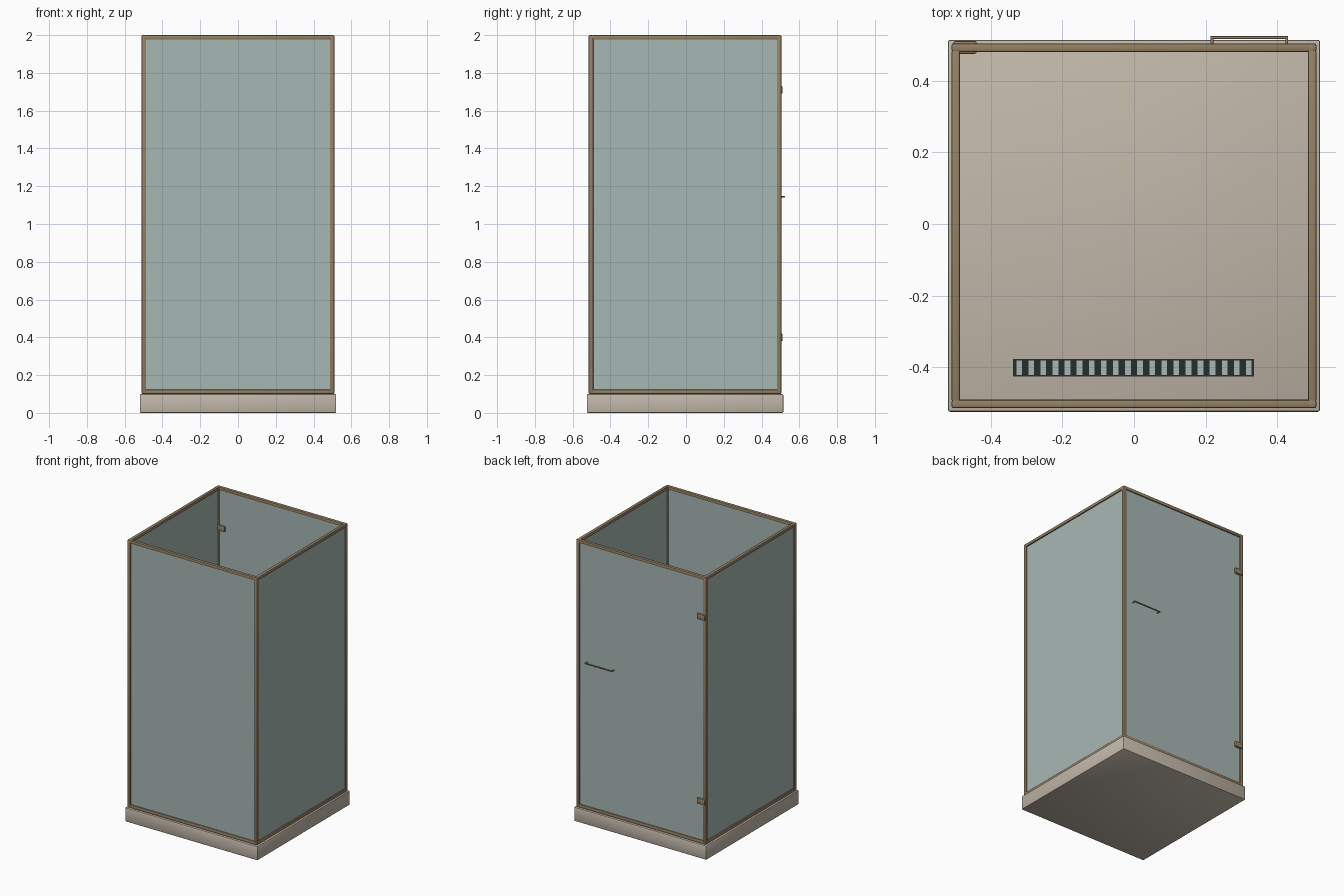
import bpy
from mathutils import Vector

default = bpy.data.objects.get("Cube")
if default:
    bpy.data.objects.remove(default, do_unlink=True)


def material(name, rgb):
    mat = bpy.data.materials.new(name)
    mat.use_nodes = True
    mat.diffuse_color = (*rgb, 1)
    mat.node_tree.nodes["Principled BSDF"].inputs["Base Color"].default_value = (*rgb, 1)
    return mat


STONE = material("beige_stone", (0.54, 0.48, 0.40))
BRONZE = material("brushed_bronze", (0.30, 0.22, 0.13))
GLASS = material("tinted_glass", (0.39, 0.48, 0.46))
DARK = material("dark_drain", (0.02, 0.025, 0.027))


def finish(obj, name, mat, bevel=0, segments=2):
    obj.name = name
    obj.data.materials.append(mat)
    bpy.ops.object.transform_apply(location=False, rotation=True, scale=True)
    if bevel:
        mod = obj.modifiers.new("Rounded edges", "BEVEL")
        mod.width, mod.segments = bevel, segments
        bpy.ops.object.modifier_apply(modifier=mod.name)
        bpy.ops.object.shade_smooth_by_angle()
    return obj


def box(name, low, high, mat, bevel=0, segments=2):
    low, high = Vector(low), Vector(high)
    bpy.ops.mesh.primitive_cube_add(size=1, location=(low + high) / 2)
    bpy.context.object.scale = high - low
    return finish(bpy.context.object, name, mat, bevel, segments)


def rod(name, start, end, radius, mat):
    start, end = Vector(start), Vector(end)
    axis = end - start
    bpy.ops.mesh.primitive_cylinder_add(
        vertices=16, radius=radius, depth=axis.length, location=(start + end) / 2,
        rotation=axis.to_track_quat("Z", "Y").to_euler())
    obj = finish(bpy.context.object, name, mat)
    bpy.ops.object.shade_smooth_by_angle()
    return obj


MID_Y = -0.005   # centre of the cabin; the handle sticks out at the back
OUT = 0.51       # outer half width of the frame
BAR = 0.024      # frame bar thickness
FLOOR, TOP = 0.10, 2.0
INNER = OUT - BAR
AXIS = OUT - BAR / 2
ROUND = 0.006

# Shower tray
box("shower_tray", (-0.52, MID_Y - 0.52, 0), (0.52, MID_Y + 0.52, FLOOR), STONE, 0.006)

# Corner posts, horizontal rails and glass panels
for sx, side in ((-1, "right"), (1, "left")):
    x = sx * AXIS
    for sy, end in ((-1, "front"), (1, "back")):
        y = MID_Y + sy * AXIS
        box(f"{end}_{side}_post", (x - BAR / 2, y - BAR / 2, FLOOR),
            (x + BAR / 2, y + BAR / 2, TOP), BRONZE, ROUND)
    for level, z in (("bottom", FLOOR), ("top", TOP - BAR)):
        box(f"{side}_{level}_rail", (x - BAR / 2, MID_Y - INNER - ROUND, z),
            (x + BAR / 2, MID_Y + INNER + ROUND, z + BAR), BRONZE, ROUND)
    box(f"{side}_glass", (x - 0.004, MID_Y - INNER, FLOOR + 0.01),
        (x + 0.004, MID_Y + INNER, TOP - 0.01), GLASS)

for sy, end in ((-1, "front"), (1, "back")):
    y = MID_Y + sy * AXIS
    for level, z in (("bottom", FLOOR), ("top", TOP - BAR)):
        box(f"{end}_{level}_rail", (-INNER - ROUND, y - BAR / 2, z),
            (INNER + ROUND, y + BAR / 2, z + BAR), BRONZE, ROUND)
    box("back_door_glass" if sy > 0 else "front_glass",
        (-INNER, y - 0.004, FLOOR + 0.01), (INNER, y + 0.004, TOP - 0.01), GLASS)

# Door hinges clamped around the glass
for name, z in (("lower_hinge", 0.40), ("upper_hinge", 1.71)):
    box(name, (-0.505, 0.475, z - 0.02), (-0.44, 0.512, z + 0.02), BRONZE, 0.006)

# Door handle with two standoffs
HANDLE_Z, HANDLE_Y = 1.145, 0.521
for name, x in (("handle_inner_standoff", 0.218), ("handle_outer_standoff", 0.427)):
    rod(name, (x, 0.49, HANDLE_Z), (x, HANDLE_Y, HANDLE_Z), 0.004, BRONZE)
rod("handle_bar", (0.214, HANDLE_Y, HANDLE_Z), (0.431, HANDLE_Y, HANDLE_Z), 0.004, BRONZE)

# Linear floor drain with a row of pale slats
box("drain_plate", (-0.338, -0.426, FLOOR - 0.004), (0.336, -0.377, FLOOR + 0.004), DARK)
SLATS, PITCH = 20, 0.0338
for i in range(SLATS):
    x = (i - (SLATS - 1) / 2) * PITCH
    box(f"drain_slat_{i + 1}", (x - 0.008, -0.422, FLOOR),
        (x + 0.008, -0.381, FLOOR + 0.006), GLASS)
